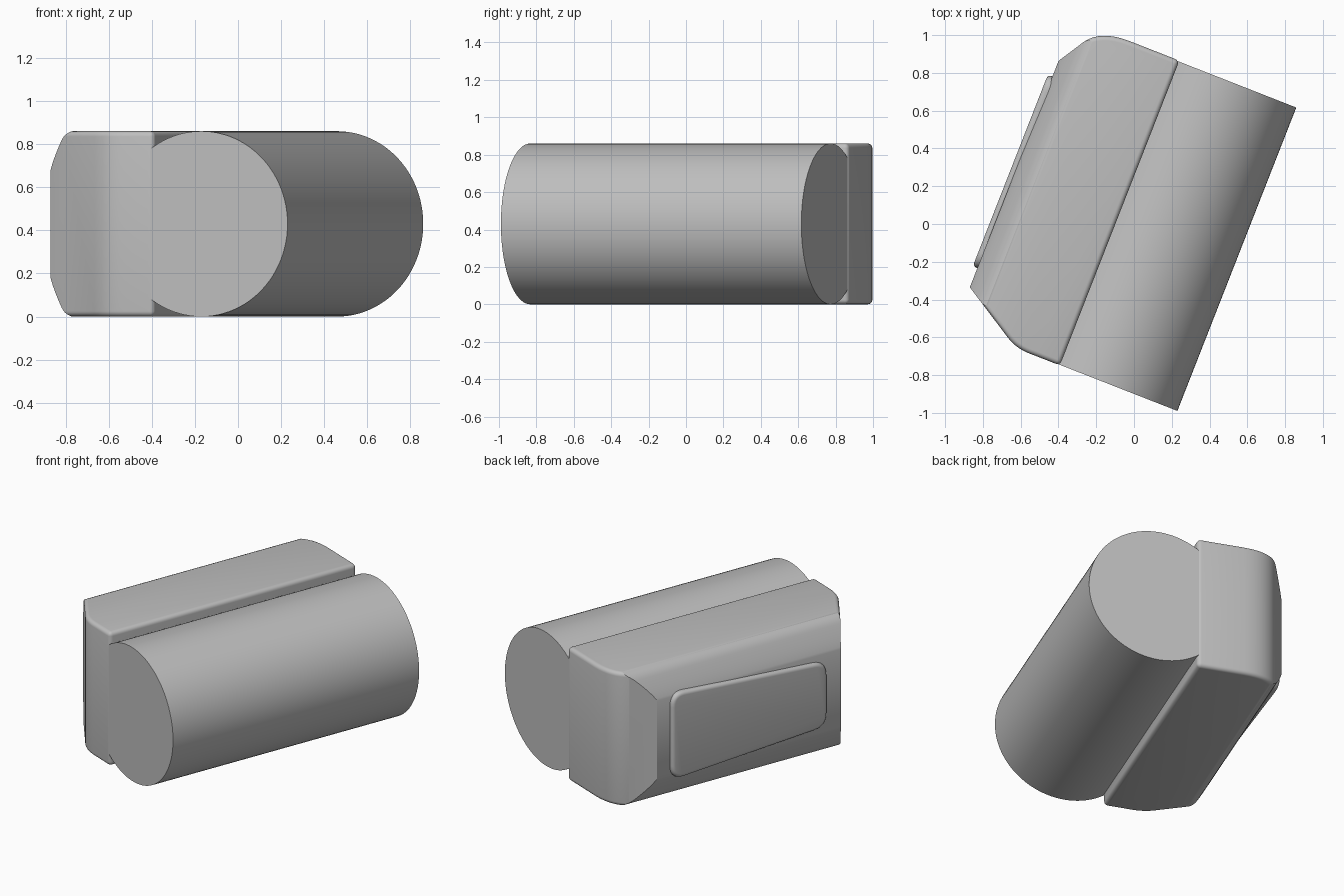
import bpy, bmesh, math
from mathutils import Matrix, Vector
from mathutils.geometry import interpolate_bezier

old = bpy.data.objects.get("Cube")
if old:
    bpy.data.objects.remove(old, do_unlink=True)

TURN = Matrix.Rotation(math.radians(68.6), 4, "Z")  # local x is the long axis
MID = 0.43                                          # centre height and radius

grey = bpy.data.materials.new("mid_grey")
grey.use_nodes = True
grey.diffuse_color = (0.52, 0.52, 0.52, 1)
grey.node_tree.nodes["Principled BSDF"].inputs["Base Color"].default_value = grey.diffuse_color


def finish(bm, name):
    bmesh.ops.recalc_face_normals(bm, faces=bm.faces)
    bm.transform(TURN)
    mesh = bpy.data.meshes.new(name)
    bm.to_mesh(mesh)
    bm.free()
    obj = bpy.data.objects.new(name, mesh)
    bpy.context.collection.objects.link(obj)
    mesh.materials.append(grey)
    return obj


def prism(name, points, depth):
    bm = bmesh.new()
    face = bm.faces.new([bm.verts.new(p) for p in points])
    ext = bmesh.ops.extrude_face_region(bm, geom=[face])
    moved = [g for g in ext["geom"] if isinstance(g, bmesh.types.BMVert)]
    bmesh.ops.translate(bm, verts=moved, vec=depth)
    return finish(bm, name)


def bend(a, corner, b, n=9):
    """Curve from a to b pulled towards the corner."""
    a, c, b = (Vector((*p, 0)) for p in (a, corner, b))
    return [tuple(p)[:2] for p in interpolate_bezier(a, a.lerp(c, 0.67), b.lerp(c, 0.67), b, n)]


def add_bevel(obj, width):
    mod = obj.modifiers.new("rounded_edges", "BEVEL")
    mod.width, mod.segments = width, 5
    mod.limit_method, mod.angle_limit = "ANGLE", math.radians(35)
    mod.use_clamp_overlap = False
    return mod


def select(obj):
    bpy.ops.object.select_all(action="DESELECT")
    obj.select_set(True)
    bpy.context.view_layer.objects.active = obj


def apply_and_smooth(obj):
    select(obj)
    for name in [m.name for m in obj.modifiers]:
        bpy.ops.object.modifier_apply(modifier=name)
    bpy.ops.object.shade_smooth_by_angle(angle=math.radians(28))


# Main round body
bm = bmesh.new()
bmesh.ops.create_cone(bm, cap_ends=True, segments=96, radius1=MID, radius2=MID, depth=1.725,
                      matrix=Matrix.Translation((0.025, -0.145, MID)) @ Matrix.Rotation(math.pi / 2, 4, "Y"))
apply_and_smooth(finish(bm, "cylinder_body"))

# Housing behind it: plan outline with curved, slanting ends
plan = [(-0.84, 0.092), (0.893, 0.092)]
plan += bend((0.893, 0.38), (0.89, 0.54), (0.80, 0.60))
plan += [(0.49, 0.79), (-0.566, 0.79)]
plan += bend((-0.805, 0.40), (-0.845, 0.335), (-0.84, 0.24))
housing = prism("rear_housing", [(u, v, 0) for u, v in plan], (0, 0, 2 * MID))
add_bevel(housing, 0.025)

# Rounded back section trims the housing
upper = bend((0.53, 0.865), (0.59, 0.86), (0.62, 0.81)) + bend((0.62, 0.81), (0.67, 0.73), (0.687, 0.68))[1:]
upper.insert(0, (0, 0.88))
section = upper + [(v, 2 * MID - z) for v, z in reversed(upper)]
cutter = prism("back_trim", [(-1.2, v, z) for v, z in section], (2.4, 0, 0))
cutter.hide_render = True
trim = housing.modifiers.new("trim", "BOOLEAN")
trim.operation, trim.solver, trim.object = "INTERSECT", "EXACT", cutter
apply_and_smooth(housing)
bpy.data.objects.remove(cutter, do_unlink=True)

# Tapered raised panel on the back, with rounded corners
corners = [Vector(p) for p in ((-0.52, -0.21), (0.57, -0.28), (0.57, 0.28), (-0.52, 0.21))]
outline = []
for i, c in enumerate(corners):
    to_prev = (corners[i - 1] - c).normalized() * 0.09
    to_next = (corners[(i + 1) % 4] - c).normalized() * 0.09
    outline += bend(c + to_prev, c, c + to_next, 8)
panel = prism("back_panel", [(u, 0.64, MID + z) for u, z in outline], (0, 0.073, 0))
add_bevel(panel, 0.022)
apply_and_smooth(panel)
